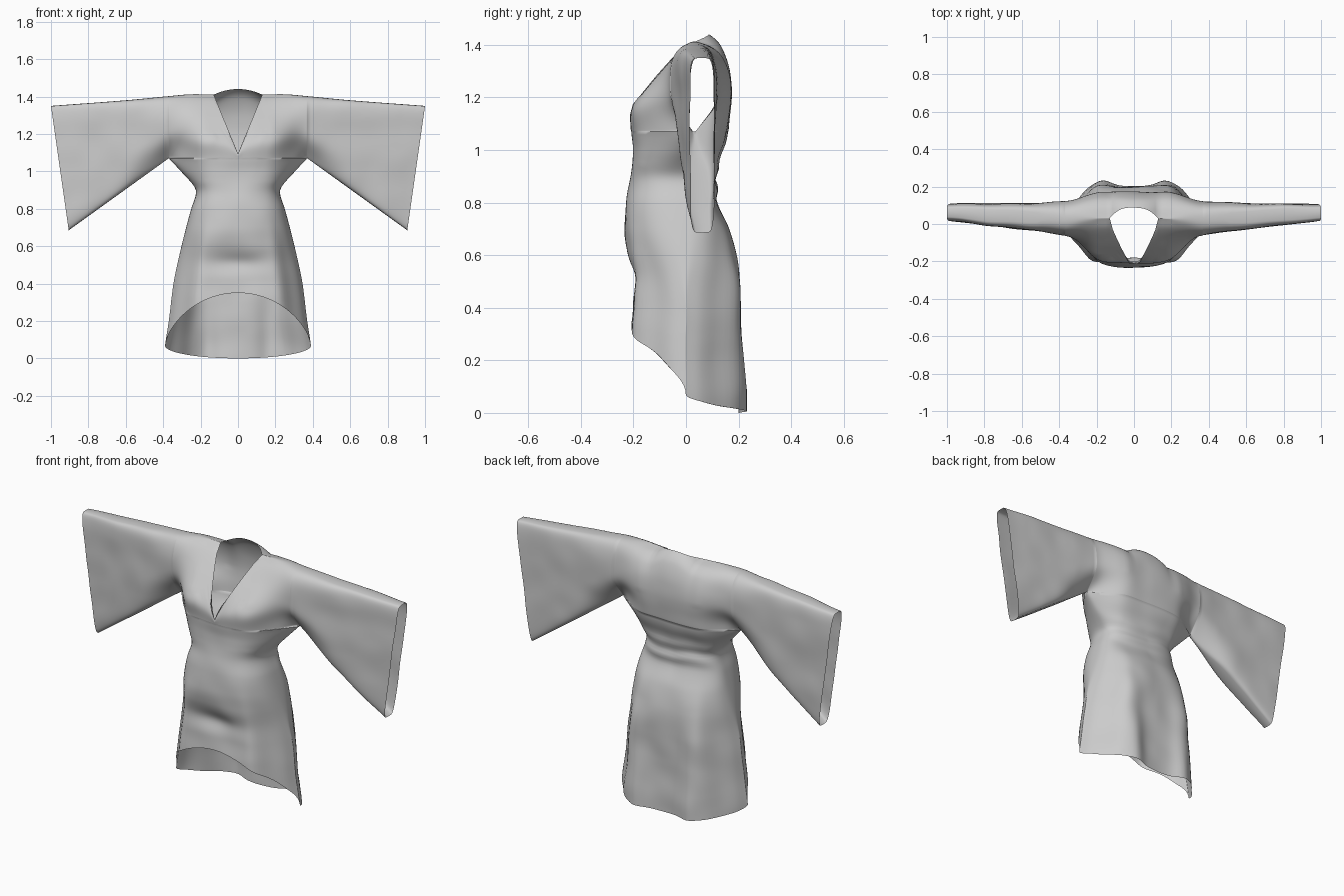
import bpy, bmesh, math
from mathutils import Vector, noise

if "Cube" in bpy.data.objects:
    bpy.data.objects.remove(bpy.data.objects["Cube"])


def curve(pts):
    """Smooth interpolation through (position, value) pairs."""
    def slope(i):
        a, b = pts[max(i - 1, 0)], pts[min(i + 1, len(pts) - 1)]
        return (b[1] - a[1]) / (b[0] - a[0])

    def f(s):
        s = min(max(s, pts[0][0]), pts[-1][0])
        i = 0
        while i < len(pts) - 2 and s > pts[i + 1][0]:
            i += 1
        (p, a), (q, b) = pts[i], pts[i + 1]
        h = q - p
        t = (s - p) / h
        return (a * (2*t**3 - 3*t*t + 1) + b * (3*t*t - 2*t**3)
                + slope(i) * h * (t**3 - 2*t*t + t) + slope(i + 1) * h * (t**3 - t*t))
    return f


def lerp(a, b, t):
    return a + (b - a) * t


def smooth(a, b, x):
    t = min(max((x - a) / (b - a), 0), 1)
    return t * t * (3 - 2 * t)


# Profiles against height
ARM_X, ARM_Z, TOP, NECK, MID = 0.37, 1.07, 1.41, 0.13, 0.03
width = curve([(0, .395), (.07, .39), (.2, .37), (.4, .345), (.5, .325), (.65, .29),
               (.8, .25), (.88, .225), (.92, .235), (1.0, .305), (ARM_Z, ARM_X)])
middle = curve([(0, 0), (.7, 0), (.9, .0), (ARM_Z, MID)])
front = curve([(0, -.21), (.32, -.208), (.42, -.2), (.52, -.202), (.62, -.222), (.7, -.233),
               (.8, -.228), (.9, -.212), (1.0, -.2), (1.07, -.205), (1.16, -.21),
               (1.2, -.18), (1.3, -.095), (1.38, -.02), (TOP, MID)])
back = curve([(0, .2), (.1, .2), (.3, .195), (.5, .2), (.6, .19), (.7, .165), (.8, .118),
              (.85, .125), (.88, .115), (.93, .127), (.97, .125), (1.02, .15), (1.1, .166),
              (1.25, .17), (1.35, .14), (1.395, .09), (TOP, MID)])
shoulder = curve([(NECK, TOP), (.25, 1.412), (.37, 1.402), (.6, 1.38), (1.0, 1.35)])
# Skirt cross-section: flat front and back, slanting in to the side seams
flare = curve([(0, 1), (.5, .99), (.65, .91), (.8, .57), (.93, .27), (1, 0)])


def chest(a):
    """Torso fullness across x, fading out toward the armhole."""
    return 1 - smooth(.17, .37, a)


def underarm(a, u):
    """Fullness just below the arm, closing at the side seam."""
    return (.4 + .6 * chest(a)) * max(0, 1 - min(abs(u), 1) ** 2.6) ** (1 / 2.6)


def skirt_point(u, t, side):
    s = math.sqrt(max(0, 1 - u * u))
    hem = .07 - .07 * s if side > 0 else .07 + .28 * s ** 1.05
    z = lerp(hem, ARM_Z, t)
    x = u * width(z)
    a = abs(x)
    waist = max(0, 1 - abs(u) ** 2.6) ** (1 / 2.6)
    k = lerp(flare(abs(u)), waist, smooth(.4, .8, z))
    k = lerp(k, underarm(a, u), smooth(.8, 1.0, z))
    fold_z = z + .06 * max(0, 1 - abs(z - .88) / .15) * (noise.noise(Vector((x * 5, 3, 0))) - a)
    y = lerp(middle(z), back(fold_z) if side > 0 else front(z), k)
    if side > 0:   # hanging folds at the back
        y += .035 * math.exp(-((a - .17) / .06) ** 2) * max(0, 1 - z / .6)
    else:          # crease under the belly
        y += .02 * math.exp(-((z - .51) / .05) ** 2 - (x / .15) ** 2)
    return Vector((x, y, z))


def sleeve_y(t, v, side):
    half = lerp(.092, .046, v ** .8)
    n = lerp(2.6, 6, min(1, v * 1.5))
    half *= lerp(smooth(-.15, .4, t), 1, smooth(0, .5, v))
    return lerp(MID, .06, v) + side * half * max(0, 1 - abs(2 * t - 1) ** n) ** (1 / n)


def bodice_point(x, t, side):
    a = abs(x)
    z = lerp(ARM_Z, shoulder(a), t)
    depth_z = lerp(ARM_Z, TOP, t)
    if a < NECK:   # V neckline in front, raised collar edge behind
        r = a / NECK
        if side < 0:
            z = depth_z = lerp(ARM_Z, lerp(1.095, TOP, r), t)
        else:
            z = lerp(ARM_Z, TOP + .03 * (1 - r * r), t)
            depth_z = lerp(ARM_Z, TOP - .015 * (1 - r * r), t)
    centre = (back if side > 0 else front)(depth_z)
    low = lerp(MID, centre, underarm(a, a / ARM_X))
    high = lerp(sleeve_y(t, 0, side), centre, chest(a))
    mix = lerp(smooth(0, .45, (depth_z - ARM_Z) / (TOP - ARM_Z)), 1, smooth(.3, ARM_X, a))
    return Vector((x, lerp(low, high, mix if t > 0 else 0), z))


def sleeve_point(v, t, side, mirror):
    xt, xb = lerp(ARM_X, 1.0, v), lerp(ARM_X, .905, v)
    return Vector((mirror * lerp(xb, xt, t), sleeve_y(t, v, side),
                   lerp(lerp(ARM_Z, .685, v), shoulder(xt), t)))


bm = bmesh.new()


def sheet(point, us, ts, flip):
    """Add a grid of faces sampled from point(u, t)."""
    g = [[bm.verts.new(point(u, t)) for t in ts] for u in us]
    for i in range(len(us) - 1):
        for j in range(len(ts) - 1):
            q = [g[i][j], g[i + 1][j], g[i + 1][j + 1], g[i][j + 1]]
            bm.faces.new(q[::-1] if flip else q)


# Shared column stations, exact at the neckline edges
start = math.asin(NECK / ARM_X)
half = [NECK * i / 8 for i in range(9)]
half += [ARM_X * math.sin(lerp(start, math.pi / 2, i / 20)) for i in range(1, 21)]
xs = [-x for x in half[:0:-1]] + half
rows = [i / 70 for i in range(71)]
rounded = [(1 - math.cos(math.pi * i / 36)) / 2 for i in range(37)]
along = [i / 30 for i in range(31)]

for side in (-1, 1):
    # Skirt and waist, then bodice
    sheet(lambda u, t: skirt_point(u, t, side), [x / ARM_X for x in xs], rows, side > 0)
    sheet(lambda x, t: bodice_point(x, t, side), xs, rounded, side > 0)
    # Wide hanging sleeves
    for m in (-1, 1):
        sheet(lambda v, t: sleeve_point(v, t, side, m), along, rounded, side * m > 0)

# Sew the seams, relax the joins and add soft cloth wrinkles
bmesh.ops.remove_doubles(bm, verts=bm.verts, dist=.0005)
bmesh.ops.dissolve_degenerate(bm, edges=bm.edges, dist=.0001)
joins = [v for v in bm.verts if not v.is_boundary and v.co.z > .95
         and abs(v.co.x) < .5 and (v.co.z < 1.2 or abs(v.co.x) > .2)]
for _ in range(8):
    bmesh.ops.smooth_vert(bm, verts=joins, factor=.5, use_axis_y=True)
for v in bm.verts:
    p = v.co
    v.co.y += .006 * noise.noise(Vector((p.x * 7, p.y * 5, p.z * 7)))

mesh = bpy.data.meshes.new("robe")
bm.to_mesh(mesh)
bm.free()
robe = bpy.data.objects.new("robe", mesh)
bpy.context.collection.objects.link(robe)
bpy.context.view_layer.objects.active = robe
robe.select_set(True)
bpy.ops.object.shade_smooth_by_angle(angle=math.radians(70))
